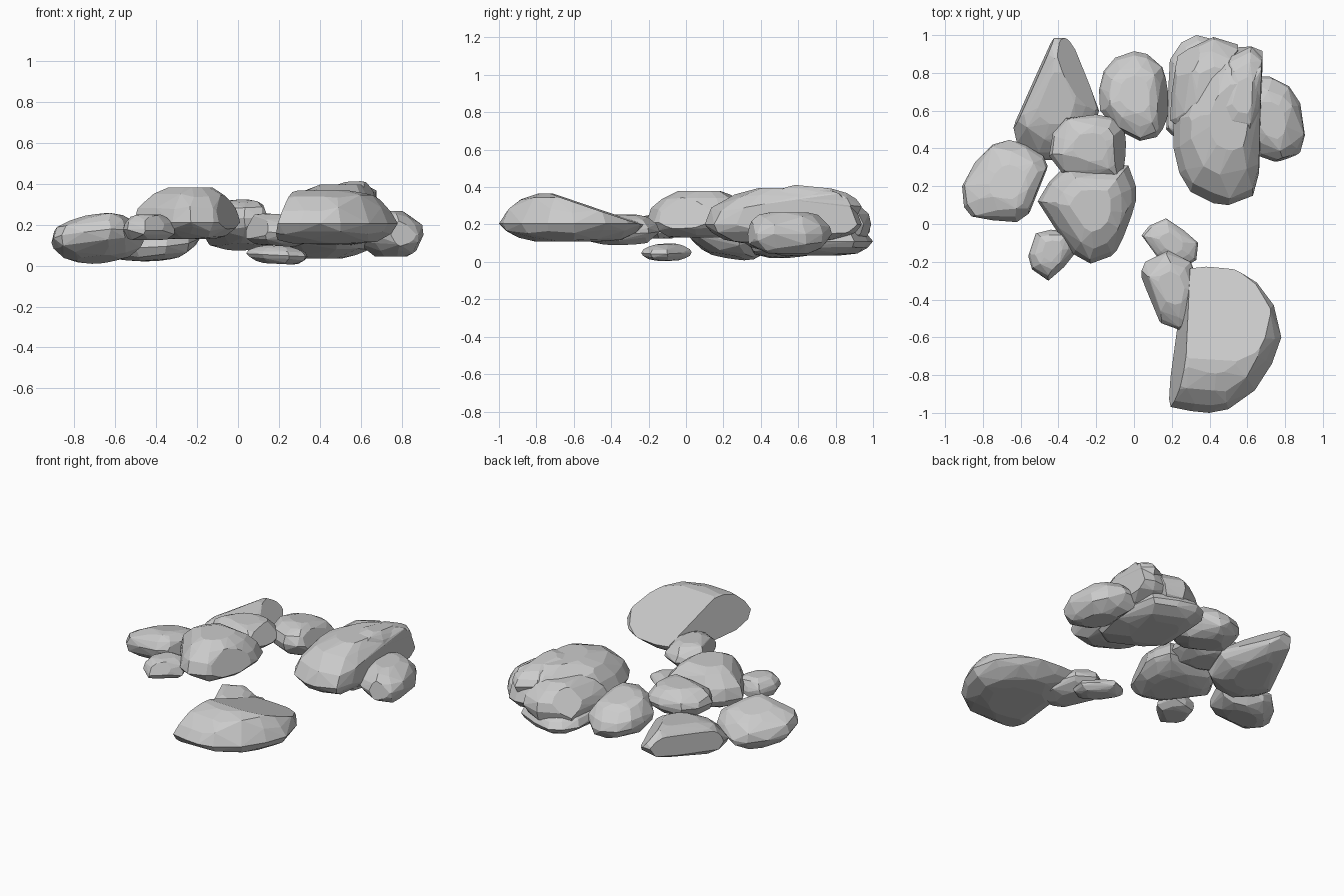
import bpy, bmesh, random
from mathutils import Vector

random.seed(4)
# ring height (-1 bottom .. 1 top) and ring size
LEVELS = [(-1, .46), (-.8, .7), (-.42, .91), (0, 1), (.42, .91), (.8, .69), (1, .42)]


def hull(points):
    bm = bmesh.new()
    verts = [bm.verts.new(p) for p in points]
    res = bmesh.ops.convex_hull(bm, input=verts)
    junk = {g for g in res["geom_interior"] + res["geom_unused"] if isinstance(g, bmesh.types.BMVert)}
    bmesh.ops.delete(bm, geom=list(junk), context='VERTS')
    return bm


def rock(name, outline, lo, mid, hi, peak=None, tilt=(0, 0), cuts=(), jitter=.012):
    """Faceted stone: plan outline swept through shrinking rings, then chipped by planes."""
    n = len(outline)
    cx, cy = sum(p[0] for p in outline) / n, sum(p[1] for p in outline) / n
    px, py = peak or (cx, cy)
    pts = []
    for t, s in LEVELS:
        z0 = mid + t * (hi - mid if t > 0 else mid - lo)
        ax, ay = (px, py) if t > 0 else (cx, cy)
        for x, y in outline:
            x, y = ax + (x - ax) * s, ay + (y - ay) * s
            j = 0 if t in (0, 1, -1) else jitter
            r = lambda: random.uniform(-j, j)
            z = z0 + tilt[0] * (x - cx) + tilt[1] * (y - cy)
            pts.append((x + r(), y + r(), z + r()))
    bm = hull(pts)
    for co, no in cuts:
        bmesh.ops.bisect_plane(bm, geom=bm.verts[:] + bm.edges[:] + bm.faces[:],
                               plane_co=co, plane_no=Vector(no).normalized(), clear_outer=True)
        new = hull([v.co.copy() for v in bm.verts])
        bm.free()
        bm = new
    bmesh.ops.dissolve_limit(bm, angle_limit=.06, verts=bm.verts[:], edges=bm.edges[:])
    bmesh.ops.recalc_face_normals(bm, faces=bm.faces[:])
    me = bpy.data.meshes.new(name)
    bm.to_mesh(me)
    bm.free()
    ob = bpy.data.objects.new(name, me)
    bpy.context.collection.objects.link(ob)
    return ob


# left group
rock("wedge_rock", [(-.44, .985), (-.35, .985), (-.31, .93), (-.24, .75), (-.185, .6), (-.24, .42),
                    (-.35, .34), (-.5, .34), (-.62, .43), (-.645, .54), (-.55, .77), (-.48, .93)],
     .04, .13, .245, tilt=(.05, .12),
     cuts=[((-.595, .6, .13), (-.92, .4, .1)), ((-.24, .6, .21), (.7, .3, .7))])
rock("left_rock", [(-.91, .2), (-.9, .09), (-.86, .04), (-.75, .02), (-.62, .01), (-.55, .06), (-.5, .17),
                   (-.45, .29), (-.48, .36), (-.57, .42), (-.66, .445), (-.75, .42), (-.84, .33)],
     .03, .13, .235, peak=(-.66, .22), tilt=(.1, -.2), cuts=[((-.5, .2, .15), (.9, -.35, .1))])
rock("centre_rock", [(-.51, .12), (-.45, .22), (-.36, .31), (-.2, .32), (-.03, .31), (.01, .2), (.01, .05),
                     (-.03, -.08), (-.12, -.17), (-.23, -.21), (-.32, -.16), (-.42, -.02)],
     .13, .21, .38, peak=(-.22, .08),
     cuts=[((-.035, 0, .2), (.9, -.35, .25)), ((-.44, .1, .32), (-.6, -.2, .7))])
rock("upper_middle_rock", [(-.45, .36), (-.43, .48), (-.36, .56), (-.2, .58), (-.1, .56), (-.04, .48),
                           (-.02, .36), (-.08, .24), (-.25, .22), (-.38, .27)],
     .175, .255, .345, cuts=[((-.08, .37, .29), (.85, 0, .5))])
rock("front_left_pebble", [(-.56, -.17), (-.52, -.05), (-.44, -.03), (-.34, -.04), (-.31, -.14),
                           (-.38, -.24), (-.45, -.3), (-.54, -.24)],
     .125, .175, .25, peak=(-.43, -.13), cuts=[((-.38, -.22, .2), (.6, -.7, .4))])

# back group
rock("back_rock", [(-.18, .6), (-.185, .71), (-.16, .81), (-.1, .88), (0, .915), (.07, .9), (.15, .83),
                   (.19, .7), (.19, .55), (.12, .46), (.03, .44), (-.09, .5)],
     .09, .19, .305, tilt=(0, -.17), cuts=[((.16, .65, .2), (.9, 0, .35))])
rock("back_right_base", [(.17, .5), (.18, .65), (.19, .87), (.25, .96), (.33, 1.0), (.45, .97), (.6, .9),
                         (.66, .6), (.6, .38), (.48, .3), (.3, .38)], .035, .11, .2)
rock("back_right_ledge", [(.19, .55), (.2, .7), (.23, .9), (.42, .99), (.55, .95), (.55, .6), (.42, .48),
                          (.25, .5)], .08, .2, .34, peak=(.43, .72),
     cuts=[((.24, .8, .25), (-.7, .5, .6))])
rock("back_right_rock", [(.21, .55), (.21, .4), (.24, .27), (.3, .17), (.42, .11), (.5, .1), (.63, .15),
                         (.67, .3), (.71, .6), (.72, .9), (.62, .94), (.47, .93), (.3, .78)],
     .1, .2, .395, peak=(.54, .6), cuts=[((.67, .6, .3), (1, -.03, .02)),
                                         ((.4, .75, .34), (-.5, .3, .8))])
rock("back_right_crest", [(.42, .6), (.5, .5), (.62, .48), (.67, .6), (.68, .88), (.62, .94), (.5, .88)],
     .22, .32, .4, peak=(.59, .66), tilt=(0, -.1), jitter=.006)
rock("far_right_rock", [(.6, .78), (.72, .78), (.82, .73), (.88, .64), (.905, .47), (.88, .38), (.8, .31),
                        (.66, .36), (.56, .5)],
     .045, .15, .265, peak=(.73, .55), cuts=[((.78, .34, .14), (.3, -.9, .1))])

# front right group: body with a sloping cleaved top
big = [(.05, -.92), (.2, -.97), (.3, -.99), (.4, -1.0), (.5, -.98), (.64, -.88), (.73, -.74), (.78, -.6),
       (.74, -.43), (.65, -.31), (.53, -.235), (.4, -.22), (.25, -.24), (.1, -.35)]
rock("front_right_rock", big, .108, .205, .365, peak=(.46, -.64),
     cuts=[((.25, -.6, .22), (-.99, .14, .28)), ((.5, -.62, .33), (.02, .34, 1))])
rock("front_pebble", [(.03, -.27), (.06, -.2), (.18, -.14), (.3, -.2), (.36, -.35), (.32, -.54), (.24, -.56),
                      (.13, -.52)],
     .095, .16, .25, peak=(.2, -.33), tilt=(-.06, 0), cuts=[((.09, -.38, .17), (-.9, -.35, .3))])
rock("low_pebble", [(.04, -.06), (.08, -.01), (.17, .03), (.26, -.03), (.34, -.1), (.33, -.19), (.25, -.24),
                    (.12, -.17)], .008, .05, .095, jitter=.004, tilt=(-.05, 0))
